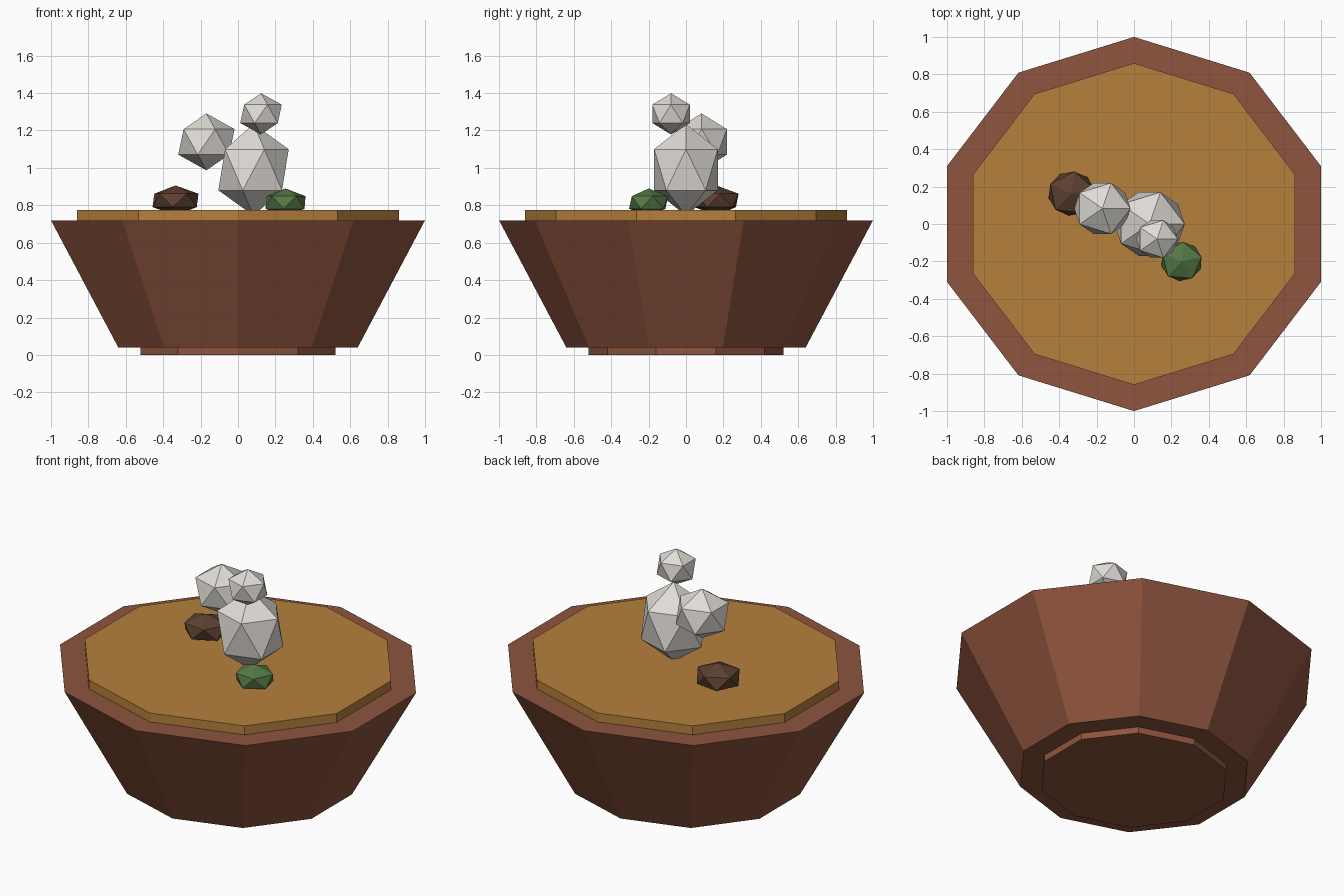
import bpy, bmesh, math
from mathutils import Matrix

if "Cube" in bpy.data.objects:
    bpy.data.objects.remove(bpy.data.objects["Cube"])

STRETCH = 1.0515  # ten-sided outlines are widened in x to fill a square
SIDES = 10


def material(name, rgb):
    m = bpy.data.materials.new(name)
    m.diffuse_color = (*rgb, 1)
    m.use_nodes = True
    m.node_tree.nodes["Principled BSDF"].inputs["Base Color"].default_value = m.diffuse_color
    return m


def add_object(name, bm, mat):
    bmesh.ops.recalc_face_normals(bm, faces=bm.faces)
    me = bpy.data.meshes.new(name)
    bm.to_mesh(me)
    bm.free()
    ob = bpy.data.objects.new(name, me)
    me.materials.append(mat)
    bpy.context.collection.objects.link(ob)
    return ob


def frustum(name, r_bottom, r_top, z0, z1, mat):
    """Closed ten-sided frustum with a corner pointing to +y."""
    bm = bmesh.new()
    rings = []
    for r, z in ((r_bottom, z0), (r_top, z1)):
        angles = [math.pi / 2 + math.tau * i / SIDES for i in range(SIDES)]
        rings.append([bm.verts.new((r * STRETCH * math.cos(a), r * math.sin(a), z))
                      for a in angles])
    low, high = rings
    bm.faces.new(low[::-1])
    bm.faces.new(high)
    for i in range(SIDES):
        j = (i + 1) % SIDES
        bm.faces.new((low[i], low[j], high[j], high[i]))
    return add_object(name, bm, mat)


def lump(name, centre, r, rz, mat, turn=0):
    """Faceted icosahedron, turned about z and scaled."""
    bm = bmesh.new()
    bmesh.ops.create_icosphere(bm, subdivisions=1, radius=1)
    bm.transform(Matrix.Diagonal((r * STRETCH, r, rz, 1))
                 @ Matrix.Rotation(math.radians(turn), 4, 'Z'))
    ob = add_object(name, bm, mat)
    ob.location = centre
    return ob


clay = material("clay", (0.27, 0.089, 0.048))
broth = material("broth", (0.468, 0.214, 0.045))
steam = material("steam", (0.75, 0.72, 0.68))
meat = material("meat", (0.107, 0.051, 0.03))
herb = material("herb", (0.09, 0.19, 0.06))

# Bowl, foot and broth surface
frustum("bowl", 0.64, 1.0, 0.04, 0.72, clay)
frustum("bowl_foot", 0.52, 0.52, 0.0, 0.04, clay)
frustum("broth_surface", 0.86, 0.86, 0.72, 0.775, broth)

# Floating pieces
lump("meat_chunk", (-0.334, 0.163, 0.826), 0.133, 0.08, meat, 11)
lump("herb_piece", (0.254, -0.20, 0.815), 0.117, 0.075, herb, 13)

# Steam puffs
lump("steam_puff_large", (0.083, 0.0, 0.99), 0.2, 0.245, steam)
lump("steam_puff_medium", (-0.169, 0.083, 1.139), 0.16, 0.152, steam)
lump("steam_puff_small", (0.123, -0.08, 1.289), 0.118, 0.11, steam)
